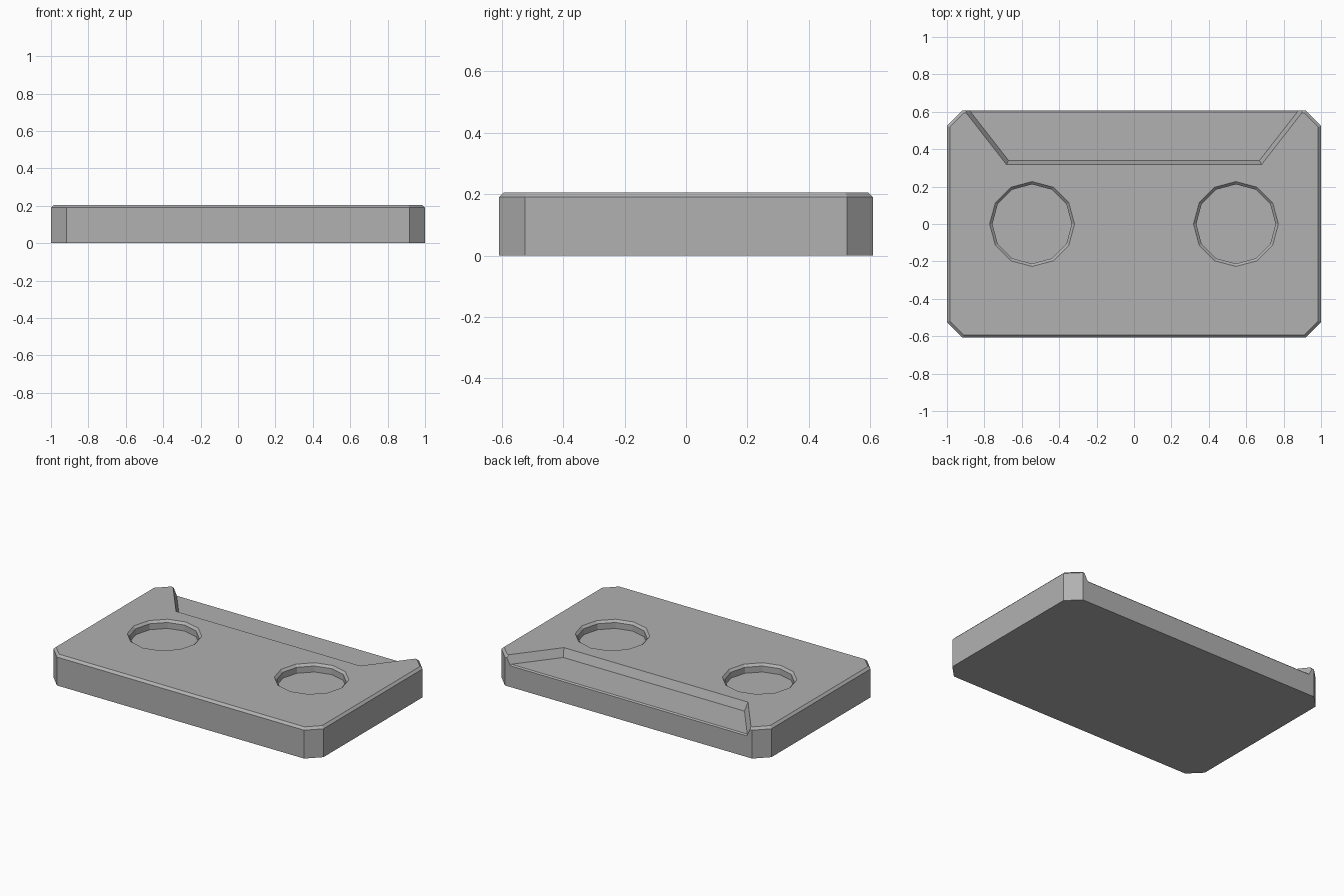
import bpy, bmesh
from math import cos, sin, pi

if "Cube" in bpy.data.objects:
    bpy.data.objects.remove(bpy.data.objects["Cube"])


def loft(name, rings):
    """Closed solid through rings of equal point count, capped at both ends."""
    bm = bmesh.new()
    loops = [[bm.verts.new(p) for p in ring] for ring in rings]
    n = len(loops[0])
    for a, b in zip(loops, loops[1:]):
        for i in range(n):
            j = (i + 1) % n
            bm.faces.new((a[i], a[j], b[j], b[i]))
    bm.faces.new(loops[0][::-1])
    bm.faces.new(loops[-1])
    bmesh.ops.recalc_face_normals(bm, faces=bm.faces[:])
    mesh = bpy.data.meshes.new(name)
    bm.to_mesh(mesh)
    bm.free()
    mesh.materials.append(dark_grey)
    obj = bpy.data.objects.new(name, mesh)
    bpy.context.collection.objects.link(obj)
    return obj


def outline(inset, z):
    """Rectangle with cut corners."""
    x, y, c = 1 - inset, 0.608 - inset, 0.084 - 0.586 * inset
    return [(x, c - y, z), (x, y - c, z), (x - c, y, z), (c - x, y, z),
            (-x, y - c, z), (-x, c - y, z), (c - x, -y, z), (x - c, -y, z)]


def circle(cx, r, z):
    return [(cx + r * cos(i * pi / 6), r * sin(i * pi / 6), z) for i in range(12)]


def wall_x(y, z):
    """Slanted, drafted side wall of the recess."""
    return 0.671 + 0.78 * (y - 0.34) + 0.51 * (z - 0.15)


def carve(target, cutter):
    cutter.hide_render = True
    mod = target.modifiers.new("carve", 'BOOLEAN')
    mod.operation, mod.solver, mod.object = 'DIFFERENCE', 'EXACT', cutter
    bpy.context.view_layer.objects.active = target
    bpy.ops.object.modifier_apply(modifier=mod.name)
    bpy.data.objects.remove(cutter)


dark_grey = bpy.data.materials.new("dark_grey")
dark_grey.diffuse_color = (0.44, 0.44, 0.44, 1)
dark_grey.use_nodes = True
dark_grey.node_tree.nodes["Principled BSDF"].inputs["Base Color"].default_value = dark_grey.diffuse_color

# plate with chamfered top rim
plate = loft("plate", [outline(0, 0), outline(0, 0.19), outline(0.015, 0.205)])

# blind round pockets with chamfered rims
for side in (-1, 1):
    cx = 0.545 * side
    carve(plate, loft("pocket_cutter", [circle(cx, 0.212, 0.15), circle(cx, 0.212, 0.19),
                                        circle(cx, 0.227, 0.205), circle(cx, 0.227, 0.25)]))

# trapezoid recess on the back edge, with a small chamfer at its lip
profile = [(0.34, 0.15), (0.6, 0.15), (0.65, 0.10), (0.65, 0.25), (0.30, 0.25)]
carve(plate, loft("recess_cutter", [[(s * wall_x(y, z), y, z) for y, z in profile]
                                    for s in (-1, 1)]))
